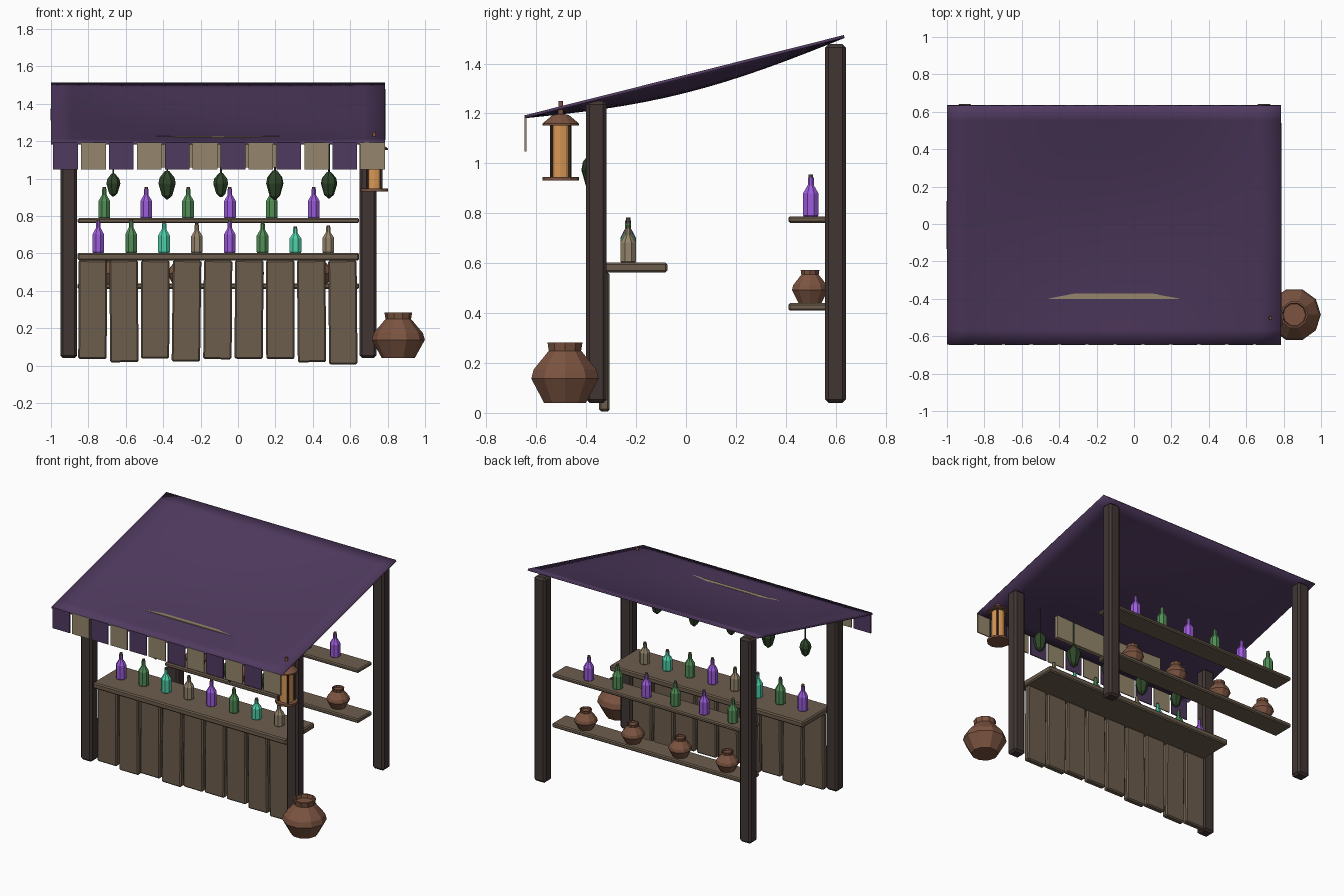
import bpy, bmesh, math, random
from mathutils import Matrix, Vector

if "Cube" in bpy.data.objects:
    bpy.data.objects.remove(bpy.data.objects["Cube"])

random.seed(4)


def mat(name, col):
    m = bpy.data.materials.new(name)
    m.diffuse_color = (*col, 1)
    m.use_nodes = True
    m.node_tree.nodes["Principled BSDF"].inputs["Base Color"].default_value = m.diffuse_color
    return m


CLOTH = mat("purple cloth", (0.080, 0.042, 0.115))
DARK = mat("dark timber", (0.052, 0.037, 0.034))
WOOD = mat("plank wood", (0.150, 0.110, 0.074))
TAN = mat("tan cloth", (0.300, 0.235, 0.150))
VIOLET = mat("violet glass", (0.340, 0.110, 0.720))
GREEN = mat("green glass", (0.085, 0.270, 0.095))
TEAL = mat("teal glass", (0.080, 0.640, 0.400))
CLAY = mat("clay", (0.200, 0.088, 0.052))
GLOW = mat("lamp glow", (0.680, 0.310, 0.090))
HERB = mat("herb green", (0.028, 0.062, 0.022))


def finish(name, bm, *mats):
    bmesh.ops.recalc_face_normals(bm, faces=bm.faces)
    me = bpy.data.meshes.new(name)
    bm.to_mesh(me)
    bm.free()
    ob = bpy.data.objects.new(name, me)
    for m in mats:
        me.materials.append(m)
    bpy.context.collection.objects.link(ob)
    return ob


def box(name, x, y, z, m, bevel=0.0, tilt=0.0):
    """Box from (min, max) ranges, optionally bevelled and tilted about y."""
    bm = bmesh.new()
    bmesh.ops.create_cube(bm, size=1)
    for v in bm.verts:
        v.co = Vector(((x[1] - x[0]) * v.co.x, (y[1] - y[0]) * v.co.y, (z[1] - z[0]) * v.co.z))
    bmesh.ops.rotate(bm, verts=bm.verts, matrix=Matrix.Rotation(tilt, 3, 'Y'))
    if bevel:
        bmesh.ops.bevel(bm, geom=bm.edges[:], offset=bevel, segments=1, affect='EDGES')
    ob = finish(name, bm, m)
    ob.location = (sum(x) / 2, sum(y) / 2, sum(z) / 2)
    return ob


def lathe(name, profile, loc, sides, mats, top_from=None, turn=0.0):
    """Closed turned shape from (radius, height); faces above top_from use the second colour."""
    bm = bmesh.new()
    rings = [[bm.verts.new((r * math.cos(turn + math.tau * i / sides),
                            r * math.sin(turn + math.tau * i / sides), z))
              for i in range(sides)] for r, z in profile]
    for a, b in zip(rings, rings[1:]):
        for i in range(sides):
            j = (i + 1) % sides
            bm.faces.new((a[i], a[j], b[j], b[i]))
    bm.faces.new(rings[0])
    bm.faces.new(rings[-1])
    if top_from is not None:
        for f in bm.faces:
            f.material_index = int(f.calc_center_median().z > top_from)
    ob = finish(name, bm, *mats)
    ob.location = loc
    return ob


# Corner posts
for x, side in ((-0.905, "left"), (0.695, "right")):
    box(f"front_post_{side}", (x - 0.045, x + 0.045), (-0.40, -0.318), (0.04, 1.25), DARK, 0.014)
    box(f"back_post_{side}", (x - 0.045, x + 0.045), (0.558, 0.641), (0.04, 1.478), DARK, 0.014)

# Sagging cloth roof
X0, X1, Y0, Y1, N = -1.0, 0.787, -0.645, 0.632, 16
bm = bmesh.new()
bmesh.ops.create_grid(bm, x_segments=N, y_segments=N, size=0.5)
for v in bm.verts:
    u, w = v.co.x + 0.5, v.co.y + 0.5
    sag = 0.06 * math.sin(math.pi * u) * math.sin(math.pi * w)
    v.co = (X0 + u * (X1 - X0), Y0 + w * (Y1 - Y0), 1.193 + 0.321 * w - sag)
roof = finish("roof_cloth", bm, CLOTH)
for p in roof.data.polygons:
    p.use_smooth = True
solid = roof.modifiers.new("thickness", 'SOLIDIFY')
solid.thickness = 0.012
solid.offset = -1
bpy.context.view_layer.objects.active = roof
roof.select_set(True)
bpy.ops.object.shade_smooth_by_angle(angle=math.radians(35))

# Hanging valance strips, alternating colours
for i in range(12):
    cx = -0.922 + i * 0.1492
    box(f"valance_strip_{i + 1}", (cx - 0.066, cx + 0.066), (-0.647, -0.640), (1.048, 1.193),
        TAN if i % 2 else CLOTH)

# Board under the roof front
box("sign_board", (-0.535, 0.335), (-0.40, -0.372), (1.06, 1.227), TAN)

# Counter and its front planks
box("counter_top", (-0.858, 0.648), (-0.39, -0.075), (0.562, 0.603), WOOD, 0.008)
bottoms = (0.035, 0.018, 0.038, 0.022, 0.034, 0.036, 0.036, 0.018, 0.006)
tilts = (0.3, -0.4, 0.3, 0.7, 0.4, 0.5, -0.2, -0.5, -0.5)
for i, (zb, t) in enumerate(zip(bottoms, tilts)):
    cx = -0.777 + i * 0.1672
    box(f"front_plank_{i + 1}", (cx - 0.076, cx + 0.076), (-0.348, -0.306), (zb, 0.563), WOOD,
        0.008, math.radians(t))

# Back shelves
box("upper_shelf", (-0.858, 0.648), (0.41, 0.565), (0.762, 0.788), WOOD, 0.007)
box("lower_shelf", (-0.858, 0.648), (0.41, 0.565), (0.410, 0.440), WOOD, 0.007)


# Bottles with corks
def bottle(name, x, y, z, h, m):
    prof = [(0.030, 0), (0.034, 0.005), (0.034, 0.55 * h), (0.013, 0.75 * h),
            (0.013, 0.93 * h), (0.010, 0.931 * h), (0.010, h)]
    lathe(name, prof, (x, y, z), 8, (m, WOOD), 0.9305 * h, math.pi / 8)


heights = (0.180, 0.182, 0.170, 0.160, 0.178, 0.168, 0.142, 0.148)
for i, h in enumerate(heights):
    bottle(f"counter_bottle_{i + 1}", -0.747 + i * 0.1757, -0.232, 0.602, h,
           (VIOLET, GREEN, TEAL, TAN)[i % 4])
for i in range(6):
    bottle(f"shelf_bottle_{i + 1}", -0.715 + i * 0.224, 0.50, 0.787, 0.168, (GREEN, VIOLET)[i % 2])


# Clay pots
def pot(name, loc, r, h):
    prof = [(0.62 * r, 0), (r, 0.40 * h), (0.93 * r, 0.55 * h), (0.48 * r, 0.86 * h),
            (0.52 * r, h), (0.45 * r, h), (0.42 * r, 0.90 * h)]
    lathe(name, prof, loc, 10, (CLAY,))


pot("large_pot", (0.857, -0.485, 0.04), 0.142, 0.243)
for i in range(4):
    pot(f"shelf_pot_{i + 1}", (-0.67 + i * 0.367, 0.497, 0.438), 0.076, 0.135)

# Hanging herb bundles on strings
for i, s in enumerate((0.85, 1.05, 0.9, 1.1, 0.98)):
    x = -0.668 + i * 0.2885
    prof = [(0.006, -0.075), (0.028, -0.055), (0.046, 0.005), (0.040, 0.035), (0.012, 0.068)]
    lathe(f"herb_bundle_{i + 1}", [(r * min(s, 1.03), z * s) for r, z in prof],
          (x, -0.372, 0.968), 7, (HERB,), turn=i * 0.7)
    lathe(f"herb_string_{i + 1}", [(0.005, 0), (0.005, 0.20)], (x, -0.372, 1.02), 5, (HERB,))

# Lantern at the front corner
L = (0.729, -0.502, 0)
lathe("lantern_base", [(0.073, 0.932), (0.073, 0.946)], L, 12, (CLAY,))
lathe("lantern_glow", [(0.044, 0.946), (0.044, 1.155)], L, 12, (GLOW,))
lathe("lantern_cap", [(0.073, 1.152), (0.073, 1.160), (0.032, 1.194), (0.012, 1.198),
                      (0.008, 1.25)], L, 12, (CLAY,))
for i in range(4):
    a = math.pi / 4 + i * math.pi / 2
    lathe(f"lantern_bar_{i + 1}", [(0.006, 0.944), (0.006, 1.156)],
          (L[0] + 0.052 * math.cos(a), L[1] + 0.052 * math.sin(a), 0), 6, (DARK,))
